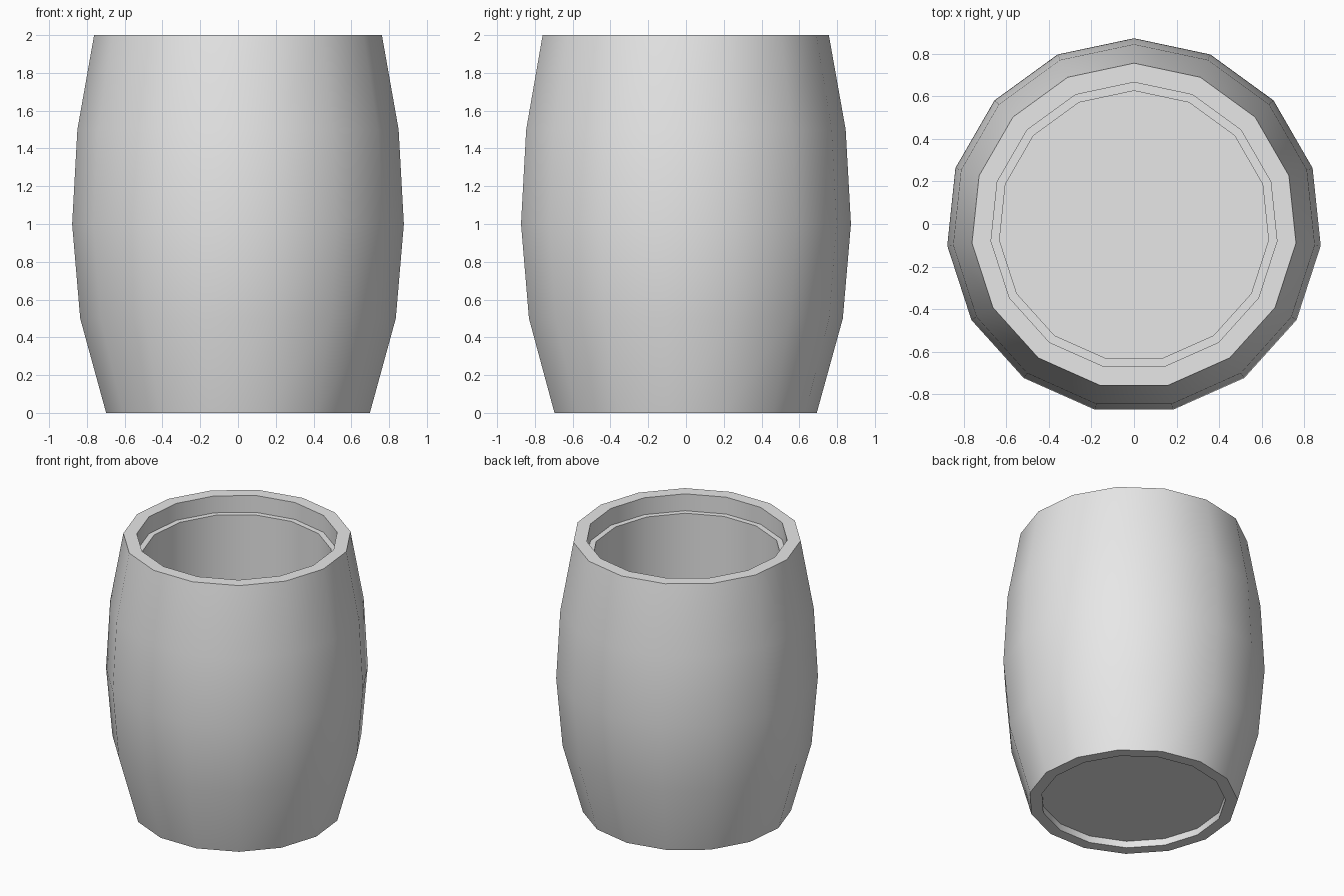
import bpy, bmesh, math

cube = bpy.data.objects.get("Cube")
if cube:
    bpy.data.objects.remove(cube, do_unlink=True)

SIDES = 15
# The odd side count makes the ring uneven front to back
Y_SHIFT = -0.0097

grey = bpy.data.materials.new("plain_grey")
grey.use_nodes = True
grey.diffuse_color = (0.8, 0.8, 0.8, 1)
grey.node_tree.nodes["Principled BSDF"].inputs["Base Color"].default_value = (0.8, 0.8, 0.8, 1)

# Radius and height, from the recessed underside, up the outside, into the hollow
profile = [
    (0.62, 0.05), (0.62, 0),                                        # bottom recess
    (0.702, 0), (0.84, 0.5), (0.883, 1), (0.855, 1.5), (0.766, 2),  # bulging outside
    (0.676, 2), (0.676, 1.875),                                     # rim and lip
    (0.636, 1.875), (0.636, 0.12),                                  # ledge and inner wall
]


def lathe(name, points):
    """Turn a profile round the z axis and cap both ends."""
    bm = bmesh.new()
    rings = []
    for r, z in points:
        ring = []
        for i in range(SIDES):
            a = math.pi / 2 + math.tau * i / SIDES
            ring.append(bm.verts.new((r * math.cos(a), r * math.sin(a) + Y_SHIFT, z)))
        rings.append(ring)
    for low, high in zip(rings, rings[1:]):
        for i in range(SIDES):
            j = (i + 1) % SIDES
            bm.faces.new((low[i], low[j], high[j], high[i]))
    bm.faces.new(rings[0][::-1])
    bm.faces.new(rings[-1])
    bmesh.ops.recalc_face_normals(bm, faces=bm.faces)
    mesh = bpy.data.meshes.new(name)
    bm.to_mesh(mesh)
    bm.free()
    obj = bpy.data.objects.new(name, mesh)
    bpy.context.collection.objects.link(obj)
    mesh.materials.append(grey)
    return obj


barrel = lathe("barrel_body", profile)

# Smooth round the sides, sharp at the rims
bpy.ops.object.select_all(action='DESELECT')
barrel.select_set(True)
bpy.context.view_layer.objects.active = barrel
bpy.ops.object.shade_smooth_by_angle(angle=math.radians(30))
